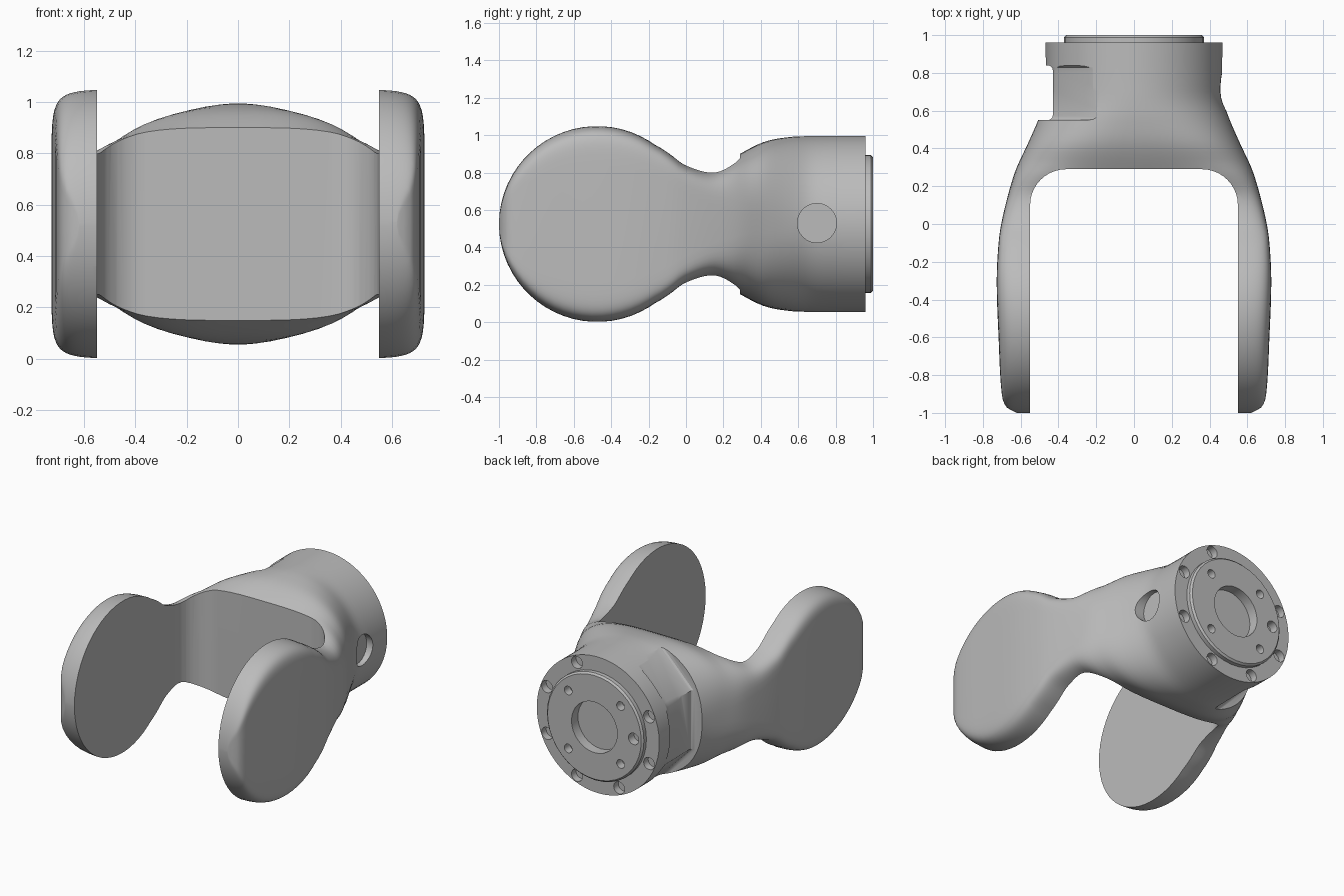
import bpy, bmesh, math
from mathutils import Matrix, Vector

MID = 0.525          # height of the centre line
ARM_Y = -0.475       # centre of the round arm ends
BACK = 0.96          # rear face of the body

cube = bpy.data.objects.get("Cube")
if cube:
    bpy.data.objects.remove(cube, do_unlink=True)

grey = bpy.data.materials.new("light_grey")
grey.use_nodes = True
grey.diffuse_color = (0.5, 0.5, 0.5, 1)
shader = next(n for n in grey.node_tree.nodes if n.type == "BSDF_PRINCIPLED")
shader.inputs["Base Color"].default_value = grey.diffuse_color


def make_object(name, bm):
    bmesh.ops.recalc_face_normals(bm, faces=bm.faces)
    mesh = bpy.data.meshes.new(name)
    bm.to_mesh(mesh)
    bm.free()
    mesh.materials.append(grey)
    obj = bpy.data.objects.new(name, mesh)
    bpy.context.collection.objects.link(obj)
    return obj


def prism(name, points, direction):
    """Extrude a closed polygon along a direction."""
    bm = bmesh.new()
    face = bm.faces.new([bm.verts.new(p) for p in points])
    geom = bmesh.ops.extrude_face_region(bm, geom=[face])["geom"]
    moved = [v for v in geom if isinstance(v, bmesh.types.BMVert)]
    bmesh.ops.translate(bm, verts=moved, vec=direction)
    return make_object(name, bm)


def add_cylinder(bm, centre, radius, depth, axis, sides=24):
    turn = Vector((0, 0, 1)).rotation_difference(Vector(axis)).to_matrix().to_4x4()
    return bmesh.ops.create_cone(bm, cap_ends=True, segments=sides, radius1=radius,
                                 radius2=radius, depth=depth,
                                 matrix=Matrix.Translation(centre) @ turn)


def apply_modifiers(obj):
    bpy.context.view_layer.objects.active = obj
    for mod in list(obj.modifiers):
        bpy.ops.object.modifier_apply(modifier=mod.name)


def cut(obj, cutter):
    mod = obj.modifiers.new("cut", "BOOLEAN")
    mod.operation, mod.solver, mod.object = "DIFFERENCE", "EXACT", cutter
    apply_modifiers(obj)


# Cross-sections along y: position, half width, half height, squareness
KEYS = [(-1, .62, .1, 12), (-.97, .675, .2, 12), (-.9, .70, .3, 12),
        (-.6, .717, .5, 12), (-.3, .727, .5, 12), (-.1, .717, .385, 12),
        (0, .703, .315, 10), (.15, .668, .29, 6), (.29, .625, .376, 3.4),
        (.42, .565, .44, 2.8), (.55, .508, .465, 2.3), (.65, .474, .47, 2.05),
        (.75, .468, .47, 2), (BACK, .468, .47, 2)]


def section(y):
    """Smooth interpolation of the key cross-sections."""
    i = max(k for k in range(len(KEYS) - 1) if KEYS[k][0] <= y)
    a, b = KEYS[i], KEYS[i + 1]
    before, after = KEYS[max(i - 1, 0)], KEYS[min(i + 2, len(KEYS) - 1)]
    span = b[0] - a[0]
    t = (y - a[0]) / span
    out = []
    for c in (1, 2, 3):
        m0 = (b[c] - before[c]) / (b[0] - before[0]) * span
        m1 = (after[c] - a[c]) / (after[0] - a[0]) * span
        d = b[c] - a[c]
        out.append(a[c] + m0 * t + (3 * d - 2 * m0 - m1) * t**2 + (m0 + m1 - 2 * d) * t**3)
    return out


def power(value, exponent):
    return math.copysign(abs(value) ** exponent, value)


# Fork body: loft from the round arm ends to the round rear
stations = [ARM_Y - MID * math.cos(0.02 + k * 0.1) for k in range(22)]
start, steps = stations[-1], 36
stations += [start + (BACK - start) * k / steps for k in range(1, steps + 1)]
bm = bmesh.new()
rings = []
SIDES = 72
for y in stations:
    w, h, n = section(y)
    if y < -0.15:
        h = math.sqrt(MID**2 - (y - ARM_Y) ** 2)
    ring = []
    for k in range(SIDES):
        a = math.tau * (k + 0.5) / SIDES
        ring.append(bm.verts.new((w * power(math.cos(a), 2 / n), y,
                                  MID + h * power(math.sin(a), 2 / n))))
    rings.append(ring)
for r0, r1 in zip(rings, rings[1:]):
    for k in range(SIDES):
        j = (k + 1) % SIDES
        bm.faces.new((r0[k], r0[j], r1[j], r1[k]))
bm.faces.new(rings[0])
bm.faces.new(rings[-1])
body = make_object("fork_body", bm)

# Slot between the arms, with rounded inner corners
slot = [(-0.55, -1.3, -1), (0.55, -1.3, -1)]
for side in (1, -1):
    arc = [(side * (0.36 + 0.19 * math.cos(a)), 0.10 + 0.19 * math.sin(a), -1)
           for a in (math.pi / 2 * k / 10 for k in range(11))]
    slot += arc if side > 0 else arc[::-1]
slot_cutter = prism("slot_cutter", slot, (0, 0, 3))

# Flat-sided recess ahead of the rear flange, on one side only
notch = [(-0.185, 1.4), (-0.185, MID + 0.45), (-0.43, MID + 0.2),
         (-0.43, MID - 0.2), (-0.185, MID - 0.45), (-0.185, -0.4), (-1, -0.4), (-1, 1.4)]
notch_cutter = prism("notch_cutter", [(x, 0.55, z) for x, z in notch], (0, 0.29, 0))
# round the inner vertical corners of the recess
bevel = notch_cutter.modifiers.new("round", "BEVEL")
bevel.width, bevel.segments, bevel.limit_method = 0.025, 3, "ANGLE"
bevel.angle_limit = math.radians(80)
apply_modifiers(notch_cutter)

# Round side port
bm = bmesh.new()
add_cylinder(bm, (0.52, 0.70, 0.53), 0.105, 0.2, (1, 0, 0))
port_cutter = make_object("port_cutter", bm)

# Rear disc with a chamfered rim
bm = bmesh.new()
add_cylinder(bm, (0, 0.975, MID), 0.37, 0.05, (0, 1, 0), 40)
rim = [e for e in bm.edges if all(v.co.y > 0.99 for v in e.verts)]
bmesh.ops.bevel(bm, geom=rim, offset=0.012, segments=1, affect="EDGES")
disc = make_object("rear_disc", bm)

# Bore, flange bolt holes and disc screw holes
bm = bmesh.new()
add_cylinder(bm, (0, 1.02, MID), 0.175, 0.18, (0, 1, 0), 32)
for k in range(8):
    a = math.radians(22.5 + 45 * k)
    if k != 2:
        add_cylinder(bm, (0.422 * math.cos(a), 1.0, MID + 0.422 * math.sin(a)),
                     0.042, 0.18, (0, 1, 0), 16)
for x in (-0.2, 0.2):
    for z in (-0.2, 0.2):
        add_cylinder(bm, (x, 1.02, MID + z), 0.03, 0.16, (0, 1, 0), 14)
add_cylinder(bm, (-0.3, 1.02, MID), 0.04, 0.16, (0, 1, 0), 14)
hole_cutter = make_object("hole_cutter", bm)

cutters = [slot_cutter, notch_cutter, port_cutter, hole_cutter]
for cutter in cutters:
    cutter.hide_render = True
    cut(body, cutter)
cut(disc, hole_cutter)
for cutter in cutters:
    bpy.data.objects.remove(cutter, do_unlink=True)

# Smooth shading with sharp creases
bpy.ops.object.select_all(action="DESELECT")
for obj in (body, disc):
    obj.select_set(True)
bpy.context.view_layer.objects.active = body
bpy.ops.object.shade_smooth_by_angle(angle=math.radians(30))
